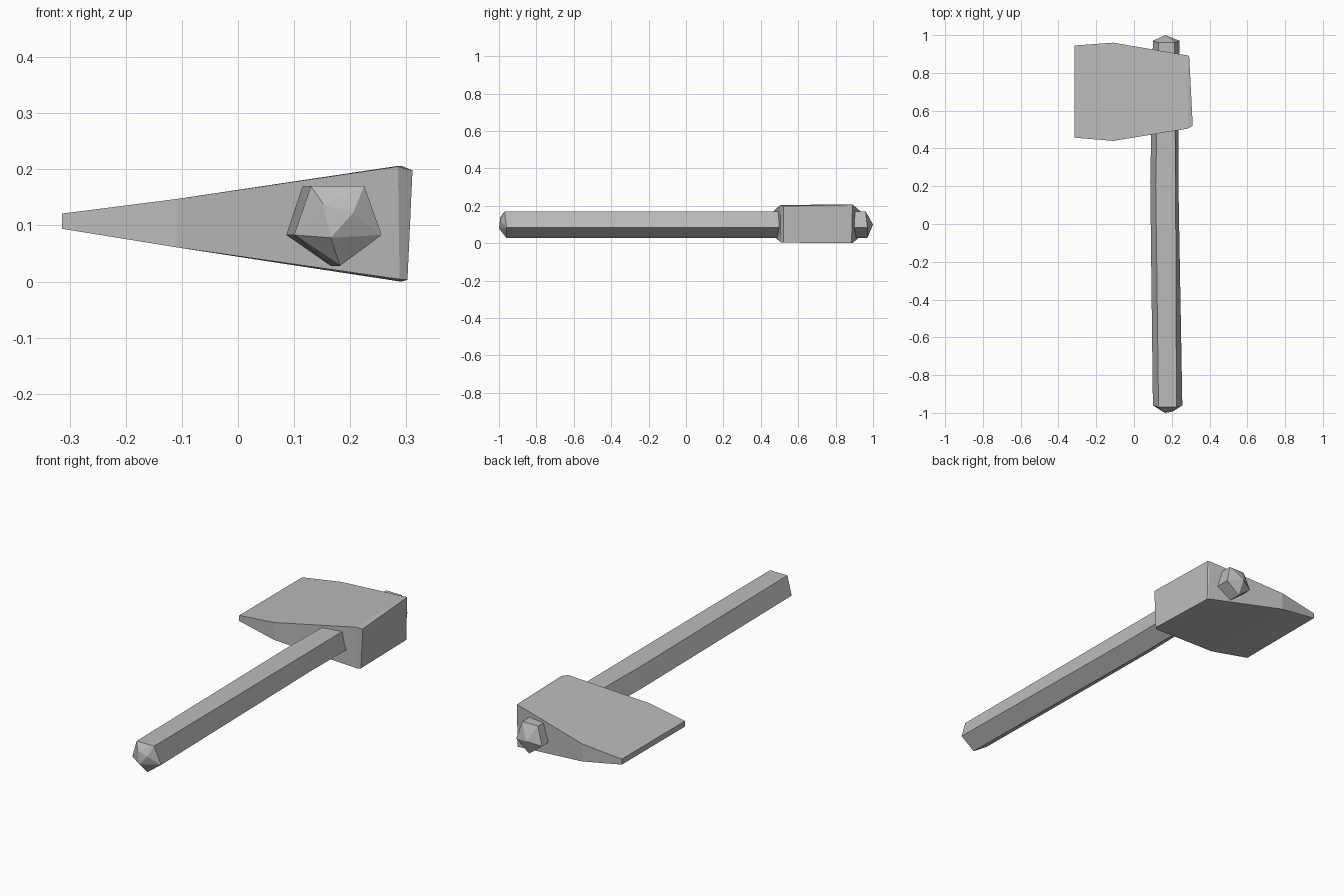
import bpy
import bmesh

cube = bpy.data.objects.get("Cube")
if cube:
    bpy.data.objects.remove(cube, do_unlink=True)

grey = bpy.data.materials.new("plain_grey")
colour = (0.5, 0.5, 0.5, 1)
grey.diffuse_color = colour
grey.use_nodes = True
grey.node_tree.nodes["Principled BSDF"].inputs["Base Color"].default_value = colour


def loft(name, rings, hull_tips=()):
    """Bridge equal rings of points; each tip is a short ridge closing an end."""
    bm = bmesh.new()
    loops = [[bm.verts.new(p) for p in ring] for ring in rings]
    count = len(loops[0])
    for a, b in zip(loops, loops[1:]):
        for i in range(count):
            j = (i + 1) % count
            bm.faces.new((a[i], a[j], b[j], b[i]))
    if hull_tips:
        for ring, tip in zip((loops[0], loops[-1]), hull_tips):
            tip_verts = [bm.verts.new(p) for p in tip]
            hull = bmesh.ops.convex_hull(bm, input=ring + tip_verts)
            # Drop the hull faces lying across the inside of the shaft
            inner = [f for f in hull["geom"] if isinstance(f, bmesh.types.BMFace)
                     and all(v in ring for v in f.verts)]
            bmesh.ops.delete(bm, geom=inner, context="FACES_ONLY")
    else:
        bm.faces.new(loops[0])
        bm.faces.new(loops[-1])
    bmesh.ops.recalc_face_normals(bm, faces=bm.faces)
    mesh = bpy.data.meshes.new(name)
    bm.to_mesh(mesh)
    bm.free()
    mesh.materials.append(grey)
    obj = bpy.data.objects.new(name, mesh)
    bpy.context.collection.objects.link(obj)
    return obj


# Five-sided handle, slightly bowed sideways along its length
def handle_ring(y, left, right, top_left, top_right, bottom):
    return [(left, y, 0.083), (bottom, y, 0.028), (right, y, 0.083),
            (top_right, y - 0.01, 0.17), (top_left, y - 0.01, 0.17)]


loft("handle",
     [handle_ring(-0.96, 0.10, 0.256, 0.13, 0.225, 0.182),
      handle_ring(0.22, 0.086, 0.235, 0.115, 0.22, 0.165),
      handle_ring(0.97, 0.10, 0.24, 0.13, 0.215, 0.17)],
     hull_tips=[[(0.152, -0.993, 0.138), (0.205, -0.993, 0.122), (0.165, -1.0, 0.078)],
                [(0.165, 1.0, 0.10)]])


# Wedge head, from the thin cutting edge to the thick poll
def head_ring(x, y_front, y_back, z_low, z_high):
    return [(x, y_front, z_low), (x, y_back, z_low),
            (x, y_back, z_high), (x, y_front, z_high)]


poll = [(0.302, 0.52, 0.003), (0.292, 0.885, 0.0),
        (0.292, 0.89, 0.206), (0.311, 0.52, 0.198)]
shoulder = [(0.288, 0.507, 0.004), (0.289, 0.89, 0.0),
            (0.285, 0.892, 0.206), (0.285, 0.505, 0.205)]
loft("axe_head",
     [head_ring(-0.314, 0.457, 0.945, 0.094, 0.121),
      head_ring(-0.11, 0.44, 0.96, 0.061, 0.147),
      shoulder, poll])
